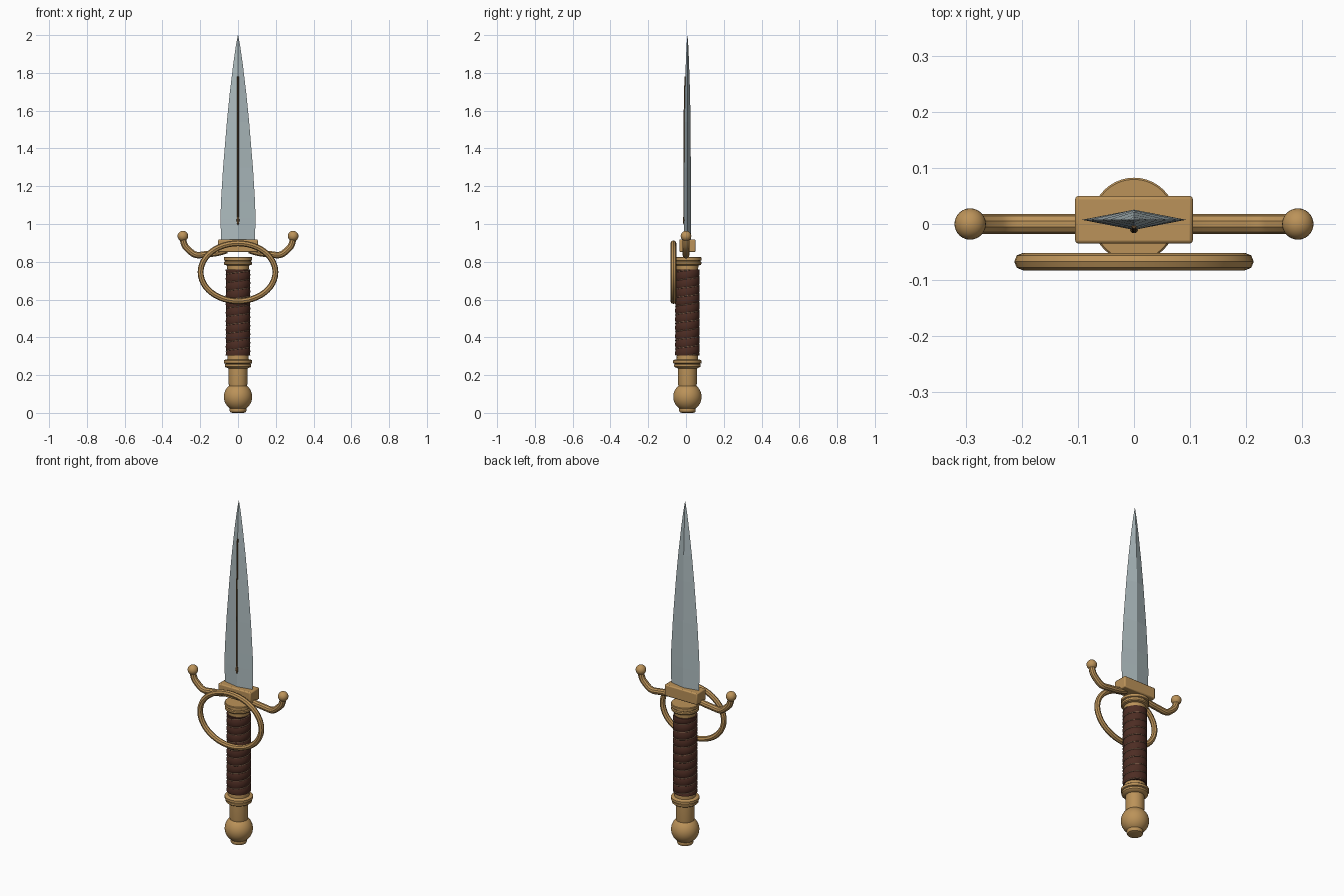
import bpy, bmesh, math

if "Cube" in bpy.data.objects:
    bpy.data.objects.remove(bpy.data.objects["Cube"])

CY = 0.0075  # depth of the main axis


def material(name, rgb):
    m = bpy.data.materials.new(name)
    m.diffuse_color = (*rgb, 1)
    m.use_nodes = True
    m.node_tree.nodes["Principled BSDF"].inputs["Base Color"].default_value = m.diffuse_color
    return m


BRASS = material("brass", (0.50, 0.29, 0.10))
STEEL = material("steel", (0.42, 0.50, 0.52))
LEATHER = material("dark leather", (0.075, 0.026, 0.017))
WIRE = material("wrap wire", (0.28, 0.17, 0.10))
DARK = material("dark bronze", (0.12, 0.065, 0.025))


def finish(ob, name, mat, smooth=True):
    ob.name = name
    ob.data.materials.append(mat)
    bpy.ops.object.select_all(action='DESELECT')
    ob.select_set(True)
    bpy.context.view_layer.objects.active = ob
    if smooth:
        bpy.ops.object.shade_smooth_by_angle(angle=math.radians(35))
    return ob


def from_rings(name, rings, mat, smooth=True):
    """Skin a stack of closed rings and cap both ends."""
    bm = bmesh.new()
    rows = [[bm.verts.new(p) for p in r] for r in rings]
    n = len(rows[0])
    for a, b in zip(rows, rows[1:]):
        for i in range(n):
            k = (i + 1) % n
            bm.faces.new((a[i], a[k], b[k], b[i]))
    bm.faces.new(rows[0][::-1])
    bm.faces.new(rows[-1])
    bmesh.ops.remove_doubles(bm, verts=bm.verts, dist=1e-5)
    bmesh.ops.recalc_face_normals(bm, faces=bm.faces)
    me = bpy.data.meshes.new(name)
    bm.to_mesh(me)
    bm.free()
    ob = bpy.data.objects.new(name, me)
    bpy.context.collection.objects.link(ob)
    return finish(ob, name, mat, smooth)


def lathe(name, profile, mat, n=40):
    ang = [2 * math.pi * i / n for i in range(n)]
    return from_rings(name, [[(r * math.cos(a), CY + r * math.sin(a), z) for a in ang]
                             for r, z in profile], mat)


def tube(name, pts, radius, mat, cyclic=False, res=3, kind='POLY'):
    cu = bpy.data.curves.new(name, 'CURVE')
    cu.dimensions = '3D'
    cu.bevel_depth = radius
    cu.bevel_resolution = res
    cu.use_fill_caps = True
    cu.resolution_u = 6
    sp = cu.splines.new(kind)
    sp.points.add(len(pts) - 1)
    for p, q in zip(sp.points, pts):
        p.co = (*q, 1)
    sp.use_cyclic_u = cyclic
    if kind == 'NURBS':
        sp.order_u = 3
        sp.use_endpoint_u = True
    ob = bpy.data.objects.new(name, cu)
    bpy.context.collection.objects.link(ob)
    bpy.ops.object.select_all(action='DESELECT')
    ob.select_set(True)
    bpy.context.view_layer.objects.active = ob
    bpy.ops.object.convert(target='MESH')
    return finish(bpy.context.object, name, mat)


# Blade: diamond section (half width, half thickness, height)
sections = [(0.089, 0.018, 0.90), (0.093, 0.018, 1.03), (0.090, 0.018, 1.12),
            (0.079, 0.018, 1.30), (0.059, 0.0165, 1.54), (0.044, 0.014, 1.69),
            (0.026, 0.009, 1.84), (0.012, 0.005, 1.94), (0.0008, 0.0005, 2.0)]
from_rings("blade", [[(w, CY, z), (0, CY + t, z), (-w, CY, z), (0, CY - t, z)]
                     for w, t, z in sections], STEEL, False)

# Dark inlay along the front ridge, with a small drop at its foot
inlay = [(1.00, .018), (1.30, .018), (1.54, .0165), (1.69, .014), (1.78, .0115)]
tube("blade_inlay", [(0, CY - t, z) for z, t in inlay], 0.0042, DARK)
bpy.ops.mesh.primitive_uv_sphere_add(segments=12, ring_count=8, radius=1,
                                     location=(0, CY - 0.018, 1.02))
bpy.context.object.scale = (0.007, 0.006, 0.025)
finish(bpy.context.object, "inlay_drop", DARK)

# Guard block
bpy.ops.mesh.primitive_cube_add(size=1, location=(0, CY, 0.885))
block = bpy.context.object
block.scale = (0.21, 0.085, 0.067)
bpy.ops.object.transform_apply(location=False, rotation=False, scale=True)
bev = block.modifiers.new("bevel", 'BEVEL')
bev.width = 0.006
bev.segments = 2
finish(block, "guard_block", BRASS)

# Curved guard arms with ball ends
path = [(0.06, 0.862), (0.10, 0.847), (0.17, 0.840), (0.225, 0.832),
        (0.262, 0.862), (0.288, 0.890), (0.293, 0.93)]
for side, label in ((-1, "left"), (1, "right")):
    tube("guard_arm_" + label, [(side * x, 0, z) for x, z in path], 0.018, BRASS, kind='NURBS')
    bpy.ops.mesh.primitive_uv_sphere_add(segments=24, ring_count=14, radius=0.028,
                                         location=(side * 0.292, 0, 0.936))
    finish(bpy.context.object, "arm_ball_" + label, BRASS)

# Oval side ring in front of the grip
oval = [2 * math.pi * i / 48 for i in range(48)]
tube("side_ring", [(0.198 * math.cos(a), -0.067, 0.745 + 0.153 * math.sin(a)) for a in oval],
     0.0155, BRASS, cyclic=True, res=2)

# Upper and lower collars
lathe("upper_collar", [(0.056, 0.745), (0.058, 0.780), (0.070, 0.783), (0.074, 0.788),
                       (0.074, 0.798), (0.069, 0.802), (0.069, 0.805), (0.075, 0.808),
                       (0.075, 0.822), (0.072, 0.825)], BRASS)
lathe("lower_collar", [(0.050, 0.235), (0.066, 0.242), (0.070, 0.246), (0.070, 0.257),
                       (0.067, 0.260), (0.075, 0.263), (0.075, 0.277), (0.070, 0.281),
                       (0.057, 0.283), (0.056, 0.315)], BRASS)

# Leather grip with a spiral ridge
Z0, Z1, PITCH, N, ROWS = 0.305, 0.758, 0.045, 40, 110
rings = []
for j in range(ROWS + 1):
    z = Z0 + (Z1 - Z0) * j / ROWS
    ring = []
    for i in range(N):
        a = 2 * math.pi * i / N
        f = ((z - Z0) / PITCH - i / N) % 1
        r = 0.0605 + 0.0045 * math.sin(math.pi * f) ** 0.7
        ring.append((r * math.cos(a), CY + r * math.sin(a), z))
    rings.append(ring)
from_rings("leather_grip", rings, LEATHER)

# Thin wire wound in the spiral
turns = (Z1 - Z0) / PITCH
steps = int(turns * 32)
tube("grip_wire", [((0.0632) * math.cos(2 * math.pi * k / 32),
                    CY + 0.0632 * math.sin(2 * math.pi * k / 32),
                    Z0 + PITCH * k / 32) for k in range(steps)], 0.0022, WIRE, res=1)

# Neck, ball pommel and end cap
lathe("pommel_neck", [(0.046, 0.13), (0.050, 0.158), (0.050, 0.24)], BRASS)
bpy.ops.mesh.primitive_uv_sphere_add(segments=40, ring_count=24, radius=0.075,
                                     location=(0, CY, 0.085))
finish(bpy.context.object, "pommel_ball", BRASS)
lathe("pommel_cap", [(0.030, 0.0), (0.041, 0.004), (0.044, 0.012), (0.044, 0.024),
                     (0.040, 0.030)], BRASS)
